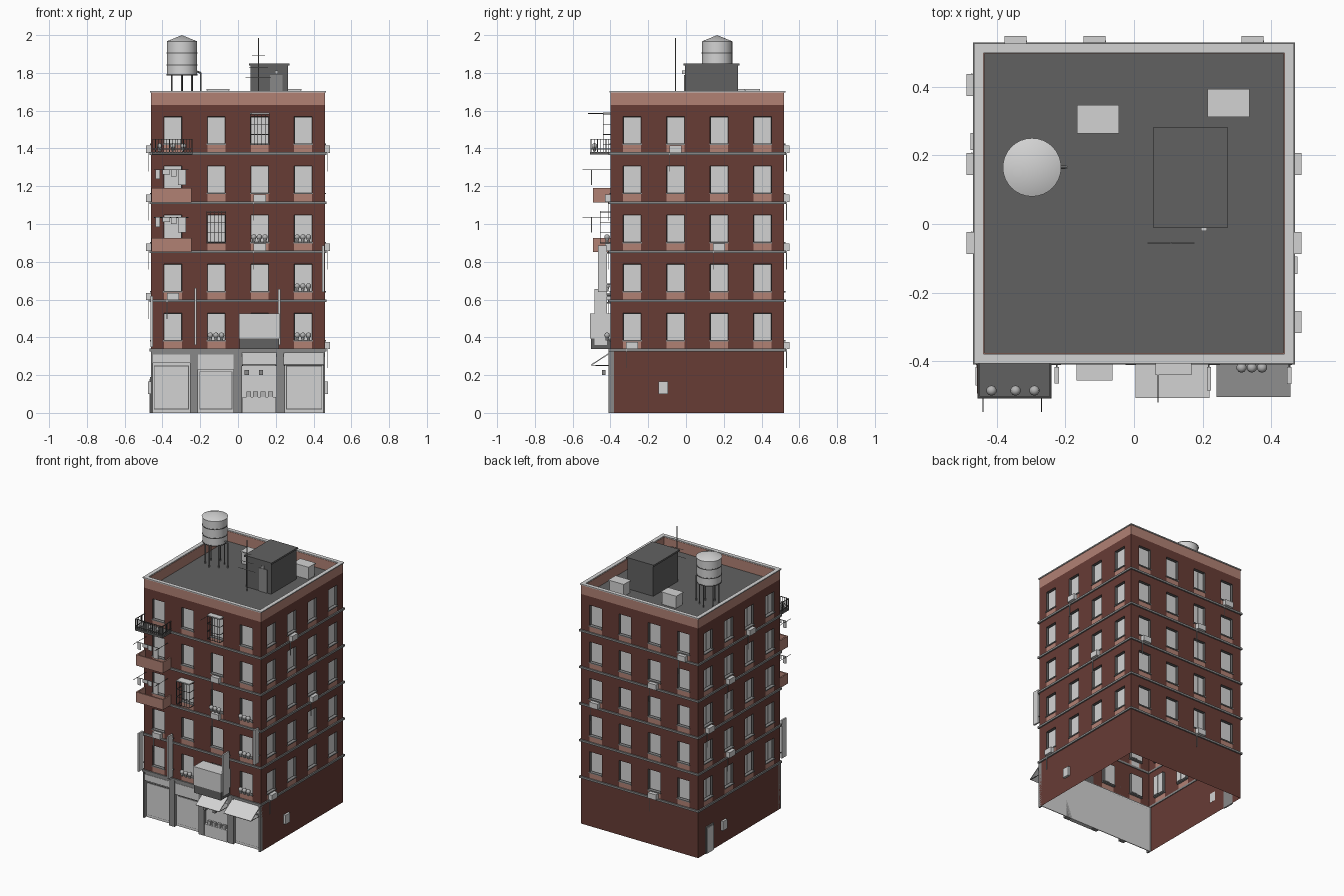
import bpy, bmesh, math
from mathutils import Matrix, Vector

cube = bpy.data.objects.get("Cube")
if cube:
    bpy.data.objects.remove(cube)


def material(name, r, g, b):
    m = bpy.data.materials.new(name)
    m.use_nodes = True
    m.diffuse_color = (r, g, b, 1)
    m.node_tree.nodes["Principled BSDF"].inputs["Base Color"].default_value = (r, g, b, 1)
    return m


BRICK = material("dark brick", .135, .045, .036)
PALE = material("pale brick", .44, .22, .175)
LIGHT = material("light grey", .65, .65, .65)
MID = material("mid grey", .25, .25, .25)
DARK = material("dark grey", .12, .12, .12)
LEAF = material("plant grey", .45, .45, .45)
HALF, CY = .46, .06
COLS = [-.345, -.115, .115, .345]
BANDS = [.333 + .26 * k for k in range(5)]
SILL, WIN_TOP, WW = .05, .195, .0475      # window heights above band, half width
SIDES = [Matrix.Translation((0, CY, 0)) @ Matrix.Rotation(math.pi / 2 * k, 4, 'Z') for k in range(4)]
FRONT, RIGHT, BACK, LEFT = SIDES
I = Matrix()


class Part:
    """Collects simple solids into one named object."""

    def __init__(self, name, *mats):
        self.name, self.mats, self.bm = name, mats, bmesh.new()

    def box(self, x0, x1, y0, y1, z0, z1, m=I):
        size = Matrix.Diagonal((x1 - x0, y1 - y0, z1 - z0, 1))
        mid = Matrix.Translation(((x0 + x1) / 2, (y0 + y1) / 2, (z0 + z1) / 2))
        bmesh.ops.create_cube(self.bm, size=1, matrix=m @ mid @ size)
        return self

    def rod(self, a, b, r, r2=None, seg=8):
        a, b = Vector(a), Vector(b)
        rot = (b - a).to_track_quat('Z', 'Y').to_matrix().to_4x4()
        bmesh.ops.create_cone(self.bm, cap_ends=True, segments=seg, radius1=r,
                              radius2=r if r2 is None else r2, depth=(b - a).length,
                              matrix=Matrix.Translation((a + b) / 2) @ rot)
        return self

    def ball(self, p, r):
        bmesh.ops.create_icosphere(self.bm, subdivisions=2, radius=r, matrix=Matrix.Translation(p))
        return self

    def done(self, smooth=False):
        me = bpy.data.meshes.new(self.name)
        self.bm.to_mesh(me)
        self.bm.free()
        for m in self.mats:
            me.materials.append(m)
        if smooth:
            me.shade_smooth()
            me.set_sharp_from_angle(angle=math.radians(35))
        ob = bpy.data.objects.new(self.name, me)
        bpy.context.collection.objects.link(ob)
        return ob


# Hollow brick walls with recessed windows
us = [-HALF] + [c + s * WW for c in COLS for s in (-1, 1)] + [HALF]
zs = [0] + [b + d for b in BANDS for d in (0, SILL, WIN_TOP)] + [1.63, 1.70]
walls = Part("walls", BRICK, PALE, LIGHT, DARK)
for side in SIDES:
    grid = [[walls.bm.verts.new(side @ Vector((u, -HALF, z))) for u in us] for z in zs]
    for j in range(len(zs) - 1):
        if j == 0 and side is FRONT:
            continue
        for i in range(len(us) - 1):
            f = walls.bm.faces.new((grid[j][i], grid[j][i + 1], grid[j + 1][i + 1], grid[j + 1][i]))
            if j == len(zs) - 2 or (i % 2 and j % 3 == 1):
                f.material_index = 1
            elif i % 2 and j % 3 == 2:
                f.material_index = 2
walls.bm.normal_update()
panes = [f for f in walls.bm.faces if f.material_index == 2]
for thick, depth in ((.002, -.018), (.003, 0)):
    for f in bmesh.ops.inset_individual(walls.bm, faces=panes, thickness=thick, depth=depth)["faces"]:
        f.material_index = 3
walls.done()

# Bands, sills, sliding sashes, coping and inner parapet on all sides
bands, sills = Part("floor_bands", MID), Part("window_sills", MID)
sashes, coping = Part("sliding_sashes", LIGHT), Part("parapet_coping", LIGHT)
parapet = Part("inner_parapet", PALE)
for side in SIDES:
    for b in BANDS:
        bands.box(-.469, .469, -.469, -.455, b - .007, b + .007, side)
        for c in COLS:
            sills.box(c - .051, c + .051, -.466, -.445, b + SILL - .005, b + SILL + .002, side)
            sashes.box(c, c + .042, -.444, -.439, b + SILL + .005, b + WIN_TOP - .005, side)
    coping.box(-.466, .466, -.466, -.438, 1.697, 1.704, side)
    parapet.box(-.44, .44, -.44, -.436, 1.62, 1.697, side)
for p in (bands, sills, sashes, coping, parapet):
    p.done()
Part("roof_deck", DARK).box(-.44, .44, CY - .44, CY + .44, 1.61, 1.625).done()

# Wall air conditioners with drain pipes: side, position along wall, band index
units, drains = Part("air_conditioners", LIGHT), Part("drain_pipes", LIGHT)
spots = [(FRONT, "2:3 2:2 0:1"), (RIGHT, "1:4 2:2 0:0"),
         (BACK, "3:4 2:3 0:2 2:0"), (LEFT, "2:4 1:3 1:1 0:2")]
for side, text in spots:
    for spot in text.split():
        c, b = (int(s) for s in spot.split(":"))
        u, z = COLS[c], BANDS[b]
        units.box(u - .032, u + .032, -.488, -.459, z + .004, z + .043, side)
        drains.box(u - .033, u - .029, -.474, -.470, z - .095, z + .01, side)
units.done()
drains.done()
meters = Part("meter_boxes", LIGHT)
meters.box(-.205, -.155, -.476, -.459, .1, .165, RIGHT).box(-.205, -.155, -.476, -.459, .1, .165, LEFT)
meters.done()
Part("side_door_frame", MID).box(-.38, -.29, -.466, -.459, 0, .19, LEFT).done()
Part("side_door", LIGHT).box(-.37, -.30, -.469, -.459, 0, .18, LEFT).done()

# Shop fronts
pillars = Part("shop_pillars", MID)
for a, b in ((-.46, -.45), (-.255, -.212), (-.025, .02), (.205, .25), (.45, .46)):
    pillars.box(a, b, -.41, -.38, 0, .327)
pillars.done()
Part("shop_wall", LIGHT).box(-.45, .45, -.385, -.38, 0, .327).done()
Part("shop_signs", LIGHT).box(-.45, -.255, -.405, -.38, .265, .31).box(
    -.212, -.025, -.405, -.38, .23, .31).box(.02, .205, -.405, -.38, .27, .31).box(
    .25, .45, -.405, -.38, .265, .31).done()
Part("shop_fascia", MID).box(-.46, .46, -.403, -.38, .31, .327).done()
shutters, frames = Part("shop_shutters", LIGHT), Part("shutter_frames", DARK)
for a, b, top in ((-.445, -.26, .25), (-.205, -.03, .22), (.255, .445, .25)):
    frames.box(a, b, -.388, -.384, .018, top)
    shutters.box(a + .004, b - .004, -.392, -.384, .022, top - .004)
frames.done()
shutters.done()
Part("shop_counter", LIGHT).box(.025, .2, -.41, -.385, 0, .085).done()
goods = Part("shop_goods", LEAF)
for x in (.045, .08, .12, .16):
    goods.box(x, x + .025, -.408, -.39, .085, .112)
goods.done()
lanterns = Part("hanging_lanterns", MID)
for x in (.035, .11):
    lanterns.box(x, x + .022, -.445, -.425, .2, .227)
lanterns.done()

# Sloped awnings
for name, x0, x1 in (("middle_awning", .02, .205), ("right_awning", .24, .455)):
    tilt = Matrix.Translation((0, -.402, .318)) @ Matrix.Rotation(math.radians(33), 4, 'X')
    Part(name, LIGHT).box(x0, x1, -.12, 0, -.003, .003, tilt).done()
    arms = Part(name + "_arms", DARK)
    for x in (x0 + .004, x1 - .004):
        arms.rod((x, -.4, .25), (x, -.5, .252), .002)
    arms.done()

# Billboard box and projecting signs
Part("billboard", LIGHT).box(.005, .22, -.507, -.40, .395, .525).done()
Part("billboard_base", DARK).box(.007, .218, -.504, -.40, .338, .395).done()
signs, brackets = Part("blade_signs", LIGHT), Part("sign_brackets", DARK)
for x, y, z0, z1 in ((-.456, -.47, .35, .62), (-.225, -.465, .36, .66), (.218, -.485, .36, .655), (.452, -.466, .64, .885)):
    signs.box(x - .006, x + .006, y, -.417, z0, z1)
    for z in (z0 + .04, z1 - .04):
        brackets.box(x - .002, x + .002, -.42, -.4, z, z + .006)
signs.done()
brackets.done()

# Brick balconies with washing lines
balcony, slabs = Part("brick_balconies", PALE), Part("balcony_slabs", MID)
washing, lines = Part("washing", LIGHT), Part("washing_poles", DARK)
for b, top, line in ((BANDS[2], .925, 1.035), (BANDS[3], 1.19, 1.287)):
    slabs.box(-.455, -.247, -.487, -.4, b, b + .01)
    balcony.box(-.457, -.245, -.493, -.483, b, top)
    for x in (-.457, -.255):
        balcony.box(x, x + .01, -.484, -.4, b, top)
    lines.rod((-.445, -.5, line), (-.262, -.5, line), .002)
    for x in (-.44, -.27):
        lines.rod((x, -.547, line), (x, -.4, line), .0015)
    for x, w, h in ((-.437, .025, .05), (-.4, .04, .025), (-.355, .03, .035), (-.318, .042, .08)):
        washing.box(x, x + w, -.502, -.498, line - h, line)
for p in (balcony, slabs, washing, lines):
    p.done()

# Top balcony with metal railing
Part("railed_balcony_slab", DARK).box(-.455, -.24, -.508, -.4, 1.368, 1.382).done()
rail = Part("balcony_railing", DARK)
for z in (1.395, 1.447):
    rail.box(-.453, -.242, -.506, -.502, z, z + .004)
    for x in (-.453, -.246):
        rail.box(x, x + .004, -.504, -.4, z, z + .004)
for k in range(15):
    x = -.453 + k * .0148
    rail.box(x, x + .003, -.506, -.503, 1.38, 1.45)
    if k < 7:
        for side_x in (-.453, -.245):
            rail.box(side_x, side_x + .003, -.5 + k * .015, -.497 + k * .015, 1.38, 1.45)
rail.done()

# Window cages
cage, lids = Part("window_cages", DARK), Part("cage_roofs", LIGHT)
for c, b, y in ((COLS[2], BANDS[4], -.44), (COLS[1], BANDS[2], -.455)):
    z0, z1 = b + .045, b + .212
    lids.box(c - .052, c + .052, y, -.4, z1, z1 + .005)
    for k in range(6):
        x = c - .05 + k * .02
        cage.box(x - .0015, x + .0015, y, y + .003, z0, z1)
    for k in range(4):
        z = z0 + k * (z1 - z0 - .004) / 3
        cage.box(c - .051, c + .051, y, y + .003, z, z + .003)
        for x in (c - .051, c + .048):
            cage.box(x, x + .003, y, -.4, z, z + .003)
cage.rod((.07, -.52, 1.585), (.07, -.4, 1.585), .0015)
cage.done()
lids.done()

# Potted plants on sills and the top balcony
plants, pots = Part("plants", LEAF), Part("plant_pots", LIGHT)
rows = [(COLS[c] + dx, -.418, BANDS[b] + SILL) for c, b in ((1, 0), (3, 0), (3, 1), (2, 2), (3, 2)) for dx in (-.032, -.002, .028)]
rows += [(x, -.485, BANDS[4] + .012) for x in (-.415, -.345, -.29)]
for x, y, z in rows:
    pots.rod((x, y, z), (x, y, z + .018), .007, .01)
    plants.ball((x, y, z + .028), .015)
plants.done(True)
pots.done()

# Roof house, roof units, aerial
Part("roof_house", DARK).box(.065, .265, -.005, .275, 1.62, 1.838).done()
Part("roof_house_cap", DARK).box(.057, .272, -.012, .282, 1.838, 1.85).done()
Part("roof_house_door", MID).box(.17, .235, -.01, 0, 1.62, 1.79).done()
Part("roof_house_lamp", LIGHT).box(.195, .212, -.02, 0, 1.795, 1.812).done()
roof_units, fans = Part("roof_units", LIGHT), Part("roof_unit_tops", LIGHT)
for x, y in ((-.105, .305), (.275, .352)):
    roof_units.box(x - .056, x + .056, y - .036, y + .036, 1.62, 1.706)
    fans.box(x - .061, x + .061, y - .041, y + .041, 1.706, 1.714)
roof_units.done()
fans.done()
aerial = Part("aerial", MID).rod((.108, -.055, 1.62), (.108, -.055, 1.985), .003)
for z, w in ((1.89, .035), (1.83, .05), (1.775, .068)):
    aerial.rod((.108 - w, -.055, z), (.108 + w, -.055, z), .0017)
aerial.done()

# Water tank on legs
tx, ty = -.297, .165
Part("water_tank", LIGHT).rod((tx, ty, 1.79), (tx, ty, 1.965), .08, seg=32).rod(
    (tx, ty, 1.965), (tx, ty, 2), .085, 0, 32).done(True)
hoops, legs = Part("tank_hoops", DARK), Part("tank_legs", MID)
for z in (1.79, 1.842, 1.905):
    hoops.rod((tx, ty, z - .003), (tx, ty, z + .003), .082, seg=32)
for k in range(6):
    a = math.pi / 3 * k + .5
    x, y = tx + .062 * math.cos(a), ty + .062 * math.sin(a)
    legs.rod((x, y, 1.62), (x, y, 1.79), .004)
legs.rod((tx + .07, ty, 1.81), (tx + .1, ty, 1.8), .005).rod((tx + .1, ty, 1.62), (tx + .1, ty, 1.803), .005)
hoops.done(True)
legs.done(True)
